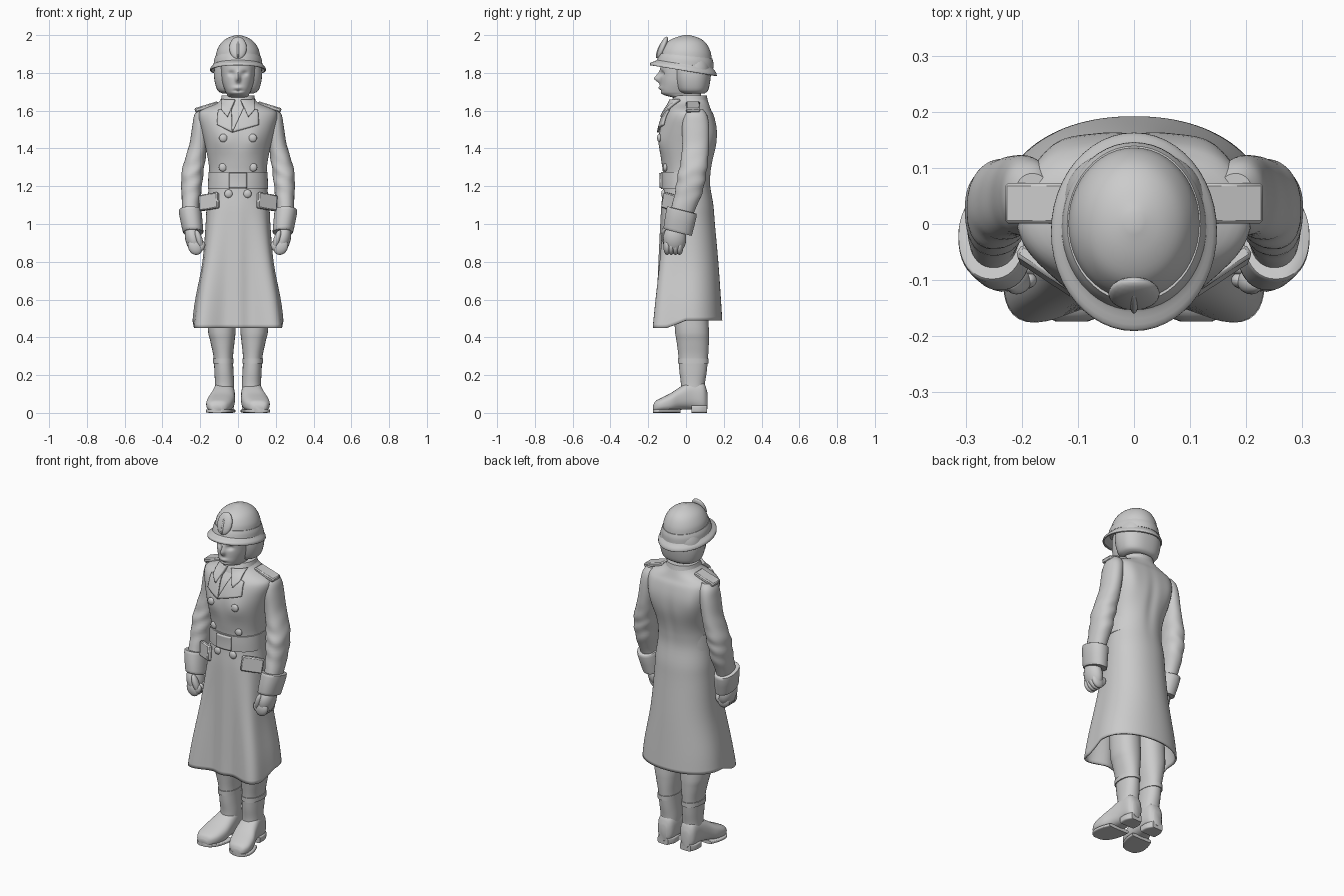
import bpy, bmesh, math
from mathutils import Vector, Euler
from mathutils.bvhtree import BVHTree

default_cube = bpy.data.objects.get("Cube")
if default_cube:
    bpy.data.objects.remove(default_cube, do_unlink=True)

GREY = (0.6, 0.6, 0.6, 1)
grey = bpy.data.materials.new("plain grey")
grey.use_nodes = True
grey.diffuse_color = GREY
grey.node_tree.nodes["Principled BSDF"].inputs["Base Color"].default_value = GREY


def finish(name, bm, angle=45):
    """Turn a bmesh into a named, smooth-shaded object."""
    bmesh.ops.recalc_face_normals(bm, faces=bm.faces)
    mesh = bpy.data.meshes.new(name)
    bm.to_mesh(mesh)
    bm.free()
    mesh.materials.append(grey)
    mesh.polygons.foreach_set("use_smooth", [True] * len(mesh.polygons))
    mesh.set_sharp_from_angle(angle=math.radians(angle))
    obj = bpy.data.objects.new(name, mesh)
    bpy.context.collection.objects.link(obj)
    return obj


def refine(rows, steps):
    """Smooth spline through the section rows."""
    padded = [rows[0]] + list(rows) + [rows[-1]]
    out = []
    for a, b, c, d in zip(padded, padded[1:], padded[2:], padded[3:]):
        for s in range(steps):
            t = s / steps
            out.append([q + t / 2 * (r - p + t * (2*p - 5*q + 4*r - w + t * (3*(q - r) + w - p)))
                        for p, q, r, w in zip(a, b, c, d)])
    return out + [list(rows[-1])]


def loft(name, rows, along="z", power=2.2, count=40, steps=4, sculpt=None, shell=0, side=1):
    """Skin superellipse sections: (height, low a, high a, low b, high b)."""
    bm = bmesh.new()
    rings = []
    for t, a0, a1, b0, b1 in refine(rows, steps):
        ring = []
        for i in range(count):
            angle = math.tau * i / count
            c, s = math.cos(angle), math.sin(angle)
            a = (a0 + a1) / 2 + (a1 - a0) / 2 * math.copysign(abs(c) ** (2 / power), c)
            b = (b0 + b1) / 2 + (b1 - b0) / 2 * math.copysign(abs(s) ** (2 / power), s)
            co = Vector((a, b, t)) if along == "z" else Vector((a, t, b))
            if sculpt:
                sculpt(co)
            co.x *= side
            ring.append(bm.verts.new(co))
        rings.append(ring)
    for low, high in zip(rings, rings[1:]):
        for i in range(count):
            j = (i + 1) % count
            bm.faces.new((low[i], low[j], high[j], high[i]))
    bm.faces.new(rings[-1])
    if not shell:
        bm.faces.new(rings[0])
    obj = finish(name, bm)
    if shell:
        mod = obj.modifiers.new("thickness", "SOLIDIFY")
        mod.thickness, mod.offset = shell, -1
    return obj


def both(rows):
    """Rows of (height, half width, front, back) made symmetric."""
    return [(z, -h, h, f, b) for z, h, f, b in rows]


def grow(rows, by):
    return [(t, a - by, b + by, c - by, d + by) for t, a, b, c, d in rows]


def place(bm, name, centre, size, turn, side):
    """Scale, turn, move and optionally mirror a unit shape."""
    spin = Euler(turn).to_matrix()
    for v in bm.verts:
        v.co = spin @ Vector([p * q for p, q in zip(v.co, size)]) + Vector(centre)
        v.co.x *= side
    return finish(name, bm)


def ball(name, centre, size, turn=(0, 0, 0), side=1):
    bm = bmesh.new()
    bmesh.ops.create_uvsphere(bm, u_segments=20, v_segments=12, radius=1)
    return place(bm, name, centre, size, turn, side)


def slab(name, centre, size, turn, side):
    bm = bmesh.new()
    bmesh.ops.create_cube(bm, size=1)
    obj = place(bm, name, centre, size, turn, side)
    obj.modifiers.new("soft edge", "BEVEL").width = 0.006


def bump(value, width):
    return math.exp(-(value / width) ** 2)


# Coat with flared, folded skirt
def coat_shape(co):
    t = min(max((1.15 - co.z) / 0.65, 0), 1)
    front = min(max(-co.y / 0.08, 0), 1)
    x = abs(co.x)
    # deep fold at each front corner, small ripple between them, dipping hem
    corner = t * bump(math.atan2(-co.y, x) - 0.62, 0.33)
    ripple = 0.006 * math.cos(math.tau * x / (0.08 + 0.045 * t))
    co.x += math.copysign(0.052 * corner, co.x)
    co.y -= 0.05 * corner + t * front * ripple
    co.z -= 0.04 * t ** 4 * front
    # bust, shoulder blades and spine
    co.y -= 0.012 * front * bump(x - 0.08, 0.05) * bump(co.z - 1.44, 0.06)
    if co.y > 0:
        co.y += 0.022 * bump(x - 0.15, 0.06) * bump(co.z - 1.47, 0.12)
        co.y -= 0.008 * bump(x, 0.03) * bump(co.z - 1.38, 0.15)


coat = loft("coat", both([
    (.49, .24, -.155, .192), (.6, .226, -.15, .185), (.8, .188, -.143, .171),
    (1, .171, -.135, .153), (1.1, .166, -.13, .145), (1.2, .154, -.121, .13),
    (1.27, .152, -.122, .133), (1.33, .157, -.13, .143), (1.42, .175, -.142, .163),
    (1.5, .195, -.138, .165), (1.57, .21, -.117, .15), (1.605, .19, -.097, .133),
    (1.64, .11, -.075, .12), (1.68, .075, -.06, .105)]),
    power=2.15, count=112, sculpt=coat_shape, shell=0.01)
surface = BVHTree.FromPolygons([v.co for v in coat.data.vertices],
                               [p.vertices for p in coat.data.polygons])


def on_coat(x, z):
    """Point on the front of the coat."""
    hit = surface.ray_cast(Vector((x, -1, z)), Vector((0, 1, 0)))[0]
    return hit or surface.find_nearest(Vector((x, -.05, z)))[0]


def patch(name, corners, lift=0.012, cells=10, side=1):
    """Cloth panel laid on the coat front, from four (x, z) corners."""
    p, q, r, s = [Vector((x * side, z)) for x, z in corners]
    bm = bmesh.new()
    grid = []
    for i in range(cells + 1):
        u = i / cells
        line = [p.lerp(q, u).lerp(s.lerp(r, u), j / cells) for j in range(cells + 1)]
        grid.append([bm.verts.new(on_coat(*c) - Vector((0, lift, 0))) for c in line])
    for a, b in zip(grid, grid[1:]):
        for j in range(cells):
            bm.faces.new((a[j], b[j], b[j + 1], a[j + 1]))
    mod = finish(name, bm).modifiers.new("thickness", "SOLIDIFY")
    mod.thickness, mod.offset = lift * 1.6, 0


# Belt, buckle and buttons
belt = both([(1.185, .154, -.125, .12), (1.23, .152, -.126, .12), (1.275, .15, -.125, .122)])
loft("belt", grow(belt, 0.006), power=2.15, count=64)
patch("belt_buckle", [(-.045, 1.19), (.045, 1.19), (.045, 1.27), (-.045, 1.27)], 0.011)
for label, x, z in (("chest", .078, 1.455), ("waist", .08, 1.3), ("hip", .05, 1.16)):
    for word, side in (("left", 1), ("right", -1)):
        spot = on_coat(x * side, z)
        ball(f"{word}_{label}_button", spot, (.022, .012, .022))


# Helmet with tilted brim, band and front badge
def tilt(co):
    co.z -= 0.16 * co.y * min(max((2 - co.z) / 0.18, 0), 1)


loft("helmet", both([
    (1.81, .148, -.19, .163), (1.825, .145, -.187, .16), (1.85, .124, -.15, .14),
    (1.88, .118, -.137, .137), (1.92, .111, -.125, .13), (1.96, .088, -.1, .107),
    (1.985, .055, -.06, .07), (2, .012, -.01, .02)]),
    power=2, count=48, sculpt=tilt, shell=0.008)
loft("helmet_band", grow(both([(1.845, .122, -.147, .139), (1.87, .119, -.14, .138),
                               (1.89, .112, -.132, .132)]), 0.007),
     power=2, count=48, sculpt=tilt)
ball("helmet_badge", (0, -.124, 1.932), (.046, .019, .064), (-.38, 0, 0))
ball("badge_ridge", (0, -.138, 1.925), (.008, .012, .05), (-.38, 0, 0))


# Head with modelled face, and hair
def face(co):
    if co.y > -0.03:
        return
    x, z = abs(co.x), co.z
    co.y -= 0.028 * bump(x, 0.012) * bump(z - 1.768, 0.018)
    co.y -= 0.012 * bump(x, 0.01) * bump(z - 1.79, 0.02)
    co.y -= 0.008 * bump(x, 0.022) * bump(z - 1.722, 0.008)
    co.y += 0.014 * bump(x - 0.035, 0.017) * bump(z - 1.797, 0.012)
    co.y += 0.006 * bump(x, 0.03) * bump(z - 1.705, 0.006)


loft("head", both([
    (1.6, .062, -.05, .09), (1.66, .06, -.055, .085), (1.682, .058, -.115, .08),
    (1.7, .066, -.136, .08), (1.74, .08, -.137, .08), (1.78, .087, -.137, .08),
    (1.84, .09, -.134, .08), (1.89, .085, -.115, .08)]),
    count=96, steps=8, sculpt=face)
loft("hair", both([
    (1.692, .085, -.025, .1), (1.71, .11, -.05, .118), (1.77, .126, -.066, .13),
    (1.83, .124, -.07, .132), (1.88, .11, -.065, .12)]), power=2.4)

# Standing collar
loft("collar", both([(1.615, .112, -.088, .125), (1.65, .094, -.076, .116),
                     (1.68, .086, -.062, .11)]), shell=0.012)

SLEEVE = [
    (1, .198, .285, -.1, .02), (1.08, .205, .295, -.08, .05), (1.16, .195, .299, -.06, .085),
    (1.25, .186, .3, -.045, .105), (1.32, .176, .288, -.03, .115), (1.42, .162, .258, -.02, .122),
    (1.52, .15, .242, -.02, .122), (1.575, .142, .232, -.01, .112), (1.608, .15, .212, .01, .09)]
CUFF = [(.952, .184, .29, -.116, .03), (.967, .184, .295, -.118, .034),
        (1.06, .192, .313, -.104, .056), (1.076, .196, .31, -.098, .054)]
LEG = [
    (.08, .022, .125, -.03, .1), (.15, .02, .122, -.027, .1), (.22, .024, .125, -.035, .11),
    (.3, .026, .13, -.04, .117), (.38, .018, .147, -.05, .121), (.46, .012, .16, -.06, .12),
    (.75, .008, .16, -.07, .1)]
FOOT = [
    (-.174, .085, .137, .01, .04), (-.162, .06, .155, .006, .062), (-.13, .036, .168, .006, .08),
    (-.08, .02, .163, .006, .105), (-.03, .016, .144, .016, .138), (.03, .018, .128, .018, .17),
    (.09, .026, .12, .01, .165), (.113, .05, .098, .02, .11)]
SOLE = [(y, a - .002, b + .002, 0, .02) for y, a, b, c, d in FOOT[:5]]
HEEL = [(y, .022, .124, 0, .04) for y in (.03, .075)] + [(.112, .04, .108, 0, .04)]


def wrinkles(co):
    """Sleeve creases at the elbow."""
    co.y += 0.003 * math.sin(co.z * 85 + co.x * 40) * bump(co.z - 1.25, 0.1)
    co.x += 0.002 * math.sin(co.z * 70 - co.y * 30) * bump(co.z - 1.28, 0.12)


def cuff_slant(co):
    co.z -= 0.25 * (co.y + 0.03)


for word, side in (("left", 1), ("right", -1)):
    # Arm, cuff and loosely closed hand
    loft(f"{word}_sleeve", SLEEVE, sculpt=wrinkles, steps=6, side=side)
    loft(f"{word}_cuff", CUFF, steps=2, sculpt=cuff_slant, side=side)
    ball(f"{word}_palm", (.236, -.06, .92), (.043, .061, .08), (0, .25, 0), side)
    ball(f"{word}_thumb", (.206, -.104, .918), (.018, .021, .052), (.1, .3, 0), side)
    for i in range(4):
        y = -.1 + .022 * i
        ball(f"{word}_knuckle_{i}", (.226, y, .88), (.038, .02, .045), (0, .45, 0), side)
        ball(f"{word}_fingertip_{i}", (.194, y, .884), (.02, .016, .028), (0, -.3, 0), side)

    # Shoulder strap and pocket flap
    slab(f"{word}_shoulder_strap", (.166, .037, 1.62), (.13, .073, .024), (0, .3, 0), side)
    slab(f"{word}_pocket_flap", (.153, -.084, 1.118), (.12, .026, .085), (-.1, .15, .58), side)

    # Collar point and lapel
    patch(f"{word}_collar_point", [(.015, 1.655), (.085, 1.655), (.085, 1.6), (.055, 1.565)],
          0.012, side=side)
    patch(f"{word}_lapel", [(.035, 1.625), (.105, 1.6), (.11, 1.525), (-.03 * side, 1.485)],
          0.007, side=side)

    # Leg in a tall boot
    loft(f"{word}_leg", LEG, side=side)
    loft(f"{word}_boot_trim", grow([(z,) + LEG[3][1:] for z in (.262, .275, .288)], 0.003),
         side=side)
    loft(f"{word}_foot", FOOT, along="y", power=2.6, side=side)
    loft(f"{word}_sole", SOLE, along="y", power=5, side=side)
    loft(f"{word}_heel", HEEL, along="y", power=6, side=side)
